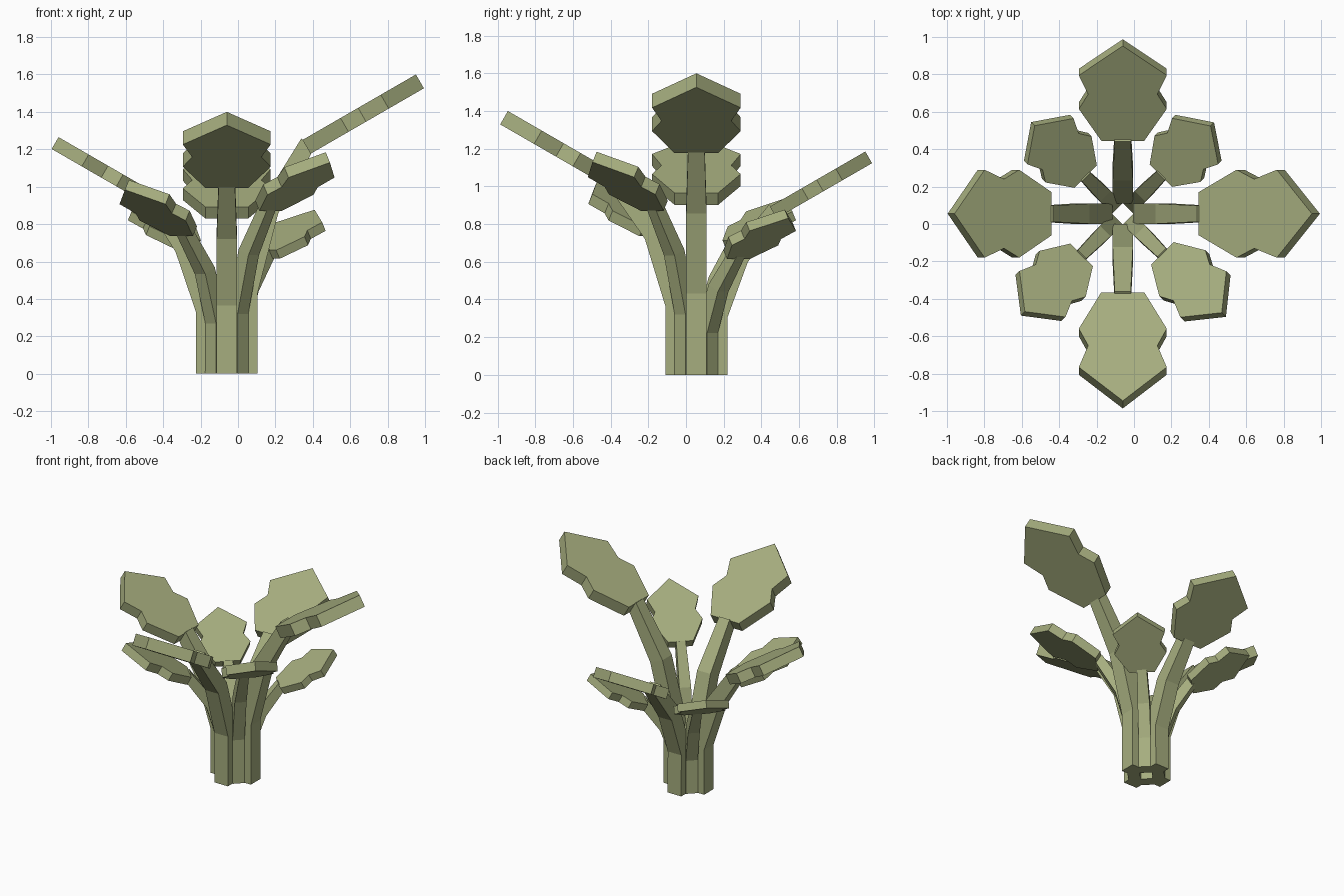
import bpy
import bmesh
from math import sin, cos, radians
from mathutils import Matrix, Vector

cube = bpy.data.objects.get("Cube")
if cube:
    bpy.data.objects.remove(cube, do_unlink=True)

# One dull green for the whole plant
GREEN = (0.38, 0.42, 0.21, 1.0)
green = bpy.data.materials.new("sage_green")
green.use_nodes = True
green.diffuse_color = GREEN
green.node_tree.nodes["Principled BSDF"].inputs["Base Color"].default_value = GREEN

CENTRE = Vector((-0.06, 0.055, 0))
PITCH = radians(30)
# Half outline of a leaf: fraction of length, half width
OUTLINE = [(0, 0.115), (0.335, 0.235), (0.49, 0.185), (0.69, 0.235)]


def finish(name, bm, turn, scale):
    """Place a part built along +x around the plant's axis."""
    bmesh.ops.recalc_face_normals(bm, faces=bm.faces)
    bm.transform(Matrix.Translation(CENTRE) @ Matrix.Rotation(radians(turn), 4, "Z")
                 @ Matrix.Scale(scale, 4))
    mesh = bpy.data.meshes.new(name)
    bm.to_mesh(mesh)
    bm.free()
    mesh.materials.append(green)
    bpy.context.collection.objects.link(bpy.data.objects.new(name, mesh))


def make_leaf(name, inner, tip_z, length, turn, scale):
    """Flat lobed slab, mirrored about its midrib, rising outwards."""
    bm = bmesh.new()
    half = [(f * length, w) for f, w in OUTLINE]
    outline = half + [(length, 0)] + [(x, -w) for x, w in reversed(half)]
    face = bm.faces.new([bm.verts.new((x, y, 0)) for x, y in outline])
    slab = bmesh.ops.extrude_face_region(bm, geom=[face])["geom"]
    bmesh.ops.translate(bm, vec=(0, 0, -0.122 * length),
                        verts=[v for v in slab if isinstance(v, bmesh.types.BMVert)])
    bm.transform(Matrix.Translation((inner, 0, tip_z - length * sin(PITCH)))
                 @ Matrix.Rotation(-PITCH, 4, "Y"))
    finish(name, bm, turn, scale)


def make_stem(name, inner, top_z, turn, scale):
    """Square stalk swept along a path that bends outwards twice."""
    end_r, end_z = inner + 0.03, top_z - 0.015
    path = [(0.11, 0), (0.11, 0.355 * end_z), (0.225, 0.71 * end_z), (end_r, end_z)]
    path = [Vector(p) for p in path]
    widths = [0.055, 0.055, 0.054, 0.043]
    bm = bmesh.new()
    rings = []
    for i, (p, w) in enumerate(zip(path, widths)):
        before = (p - path[max(i - 1, 0)]).normalized()
        after = (path[min(i + 1, 3)] - p).normalized()
        along = (before + after).normalized()
        side = Vector((along.y, -along.x)) * w
        corners = [(p + side, -w), (p + side, w), (p - side, w), (p - side, -w)]
        rings.append([bm.verts.new((q.x, y, q.y)) for q, y in corners])
    for a, b in zip(rings, rings[1:]):
        for j in range(4):
            k = (j + 1) % 4
            bm.faces.new((a[j], a[k], b[k], b[j]))
    bm.faces.new(rings[0])
    bm.faces.new(rings[-1])
    finish(name, bm, turn, scale)


# Four branches: name, direction, leaf start radius, tip height, leaf length
BRANCHES = [
    ("left", 0, 0.405, 1.60, 0.70),
    ("front", 270, 0.42, 1.40, 0.67),
    ("right", 180, 0.38, 1.265, 0.60),
    ("back", 90, 0.39, 1.185, 0.585),
]

# The large whorl, and a smaller copy turned between it
for size, offset, scale in (("large", 0, 1.0), ("small", -45, 0.74)):
    for side, turn, inner, tip_z, length in BRANCHES:
        top_z = tip_z - length * sin(PITCH)
        make_stem(f"{size}_{side}_stem", inner, top_z, turn + offset, scale)
        make_leaf(f"{size}_{side}_leaf", inner, tip_z, length, turn + offset, scale)
